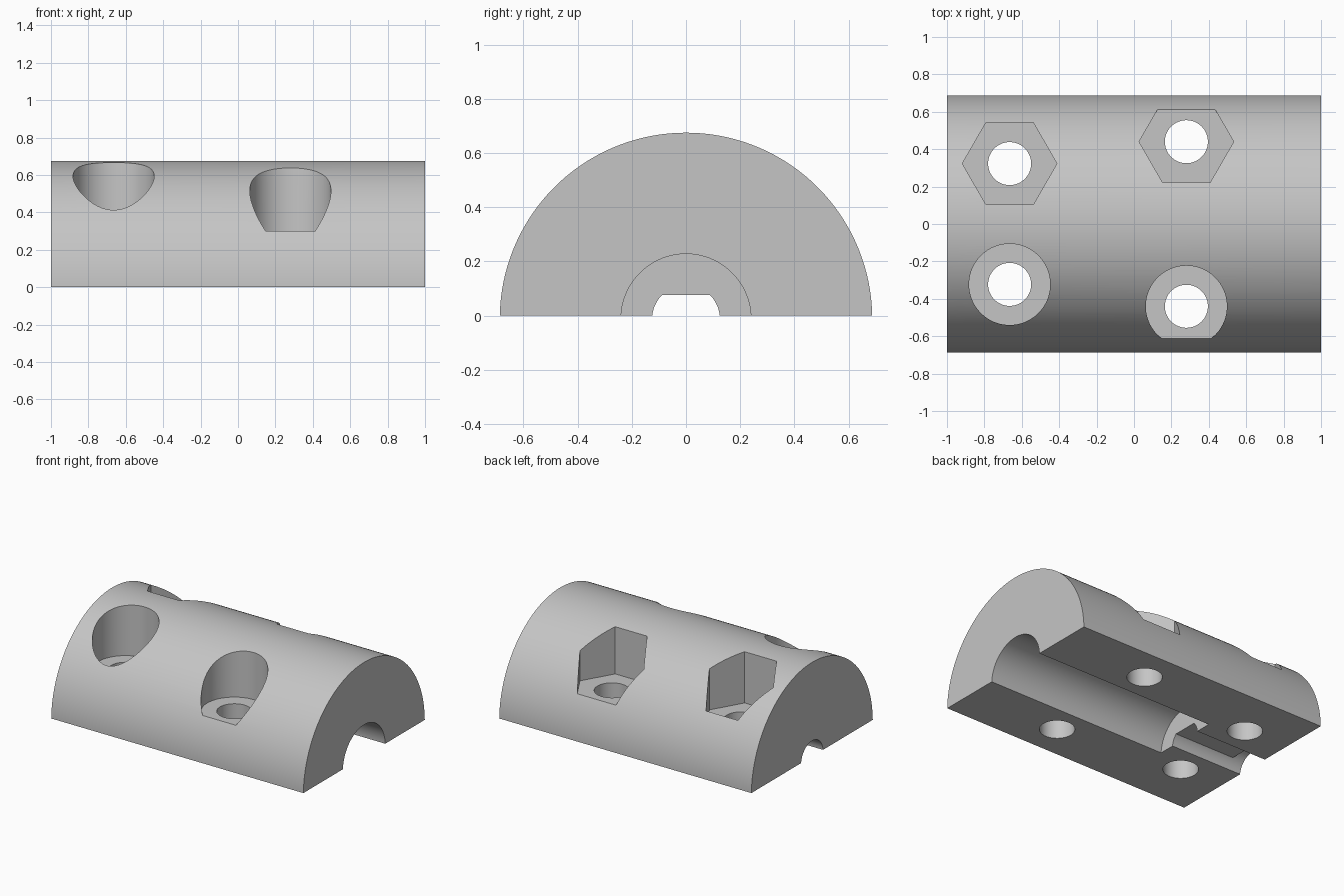
import bpy, bmesh, math
from mathutils import Matrix, Vector

if "Cube" in bpy.data.objects:
    bpy.data.objects.remove(bpy.data.objects["Cube"])

AXIS_Z = -0.0125      # cylinder axis lies just under the flat base
R_BODY, R_BORE, R_SMALL = 0.6875, 0.24, 0.125
FLOOR = 0.30          # seat height of the bolt and nut pockets

grey = bpy.data.materials.new("plain grey")
grey.diffuse_color = (0.56, 0.56, 0.56, 1)
grey.use_nodes = True
grey.node_tree.nodes["Principled BSDF"].inputs["Base Color"].default_value = grey.diffuse_color


def prism(name, pts, direction):
    """Extrude a closed 3D outline along a vector."""
    bm = bmesh.new()
    face = bm.faces.new([bm.verts.new(p) for p in pts])
    ext = bmesh.ops.extrude_face_region(bm, geom=[face])
    bmesh.ops.translate(bm, vec=Vector(direction),
                        verts=[v for v in ext["geom"] if isinstance(v, bmesh.types.BMVert)])
    bmesh.ops.recalc_face_normals(bm, faces=bm.faces)
    mesh = bpy.data.meshes.new(name)
    bm.to_mesh(mesh)
    bm.free()
    obj = bpy.data.objects.new(name, mesh)
    bpy.context.collection.objects.link(obj)
    return obj


def arc_along_x(name, r, x0, x1, z_low, z_high=10, n=96):
    """Round bar along x, trimmed flat below z_low and above z_high."""
    start = math.asin((z_low - AXIS_Z) / r)
    top = min(1.0, (z_high - AXIS_Z) / r)
    pts = []
    for i in range(n + 1):
        a = start + (math.pi - 2 * start) * i / n
        if math.sin(a) <= top:
            pts.append((x0, r * math.cos(a), AXIS_Z + r * math.sin(a)))
    if top < 1:           # exact corners of the trimmed flat
        h, z = r * math.sqrt(1 - top * top), z_high
        k = sum(p[1] > 0 for p in pts)
        pts[k:k] = [(x0, h, z), (x0, -h, z)]
    return prism(name, pts, (x1 - x0, 0, 0))


def upright(name, x, y, r, z0, sides):
    """Vertical prism with a corner on the x axis."""
    pts = [(x + r * math.cos(2 * math.pi * i / sides),
            y + r * math.sin(2 * math.pi * i / sides), z0) for i in range(sides)]
    return prism(name, pts, (0, 0, 1.2))


def cut(target, cutter):
    mod = target.modifiers.new("cut", 'BOOLEAN')
    mod.operation, mod.object, mod.solver = 'DIFFERENCE', cutter, 'EXACT'
    bpy.context.view_layer.objects.active = target
    bpy.ops.object.modifier_apply(modifier=mod.name)
    bpy.data.objects.remove(cutter)


# half-round clamp body
body = arc_along_x("clamp_half", R_BODY, -1, 1, 0, n=128)
body.data.materials.append(grey)

# stepped bore: wide, flat-topped, then a round outlet
cut(body, arc_along_x("wide_bore", R_BORE, -0.43, 1.1, -0.1))
cut(body, arc_along_x("flat_bore", R_SMALL, -0.95, -0.3, -0.1, 0.075))
cut(body, arc_along_x("outlet", R_SMALL, -1.1, -0.91, -0.1))

# bolt holes with round head pockets in front and hexagonal nut pockets behind
for x, y in ((-0.665, 0.323), (0.28, 0.44)):
    for side in (-1, 1):
        cut(body, upright("bolt_hole", x, side * y, 0.115, -0.2, 64))
    cut(body, upright("head_pocket", x, -y, 0.217, FLOOR, 96))
    cut(body, upright("nut_pocket", x, y, 0.253, FLOOR, 6))

# smooth curved faces, keep machined edges crisp
bpy.ops.object.select_all(action='DESELECT')
body.select_set(True)
bpy.context.view_layer.objects.active = body
bpy.ops.object.shade_smooth_by_angle(angle=math.radians(25))
